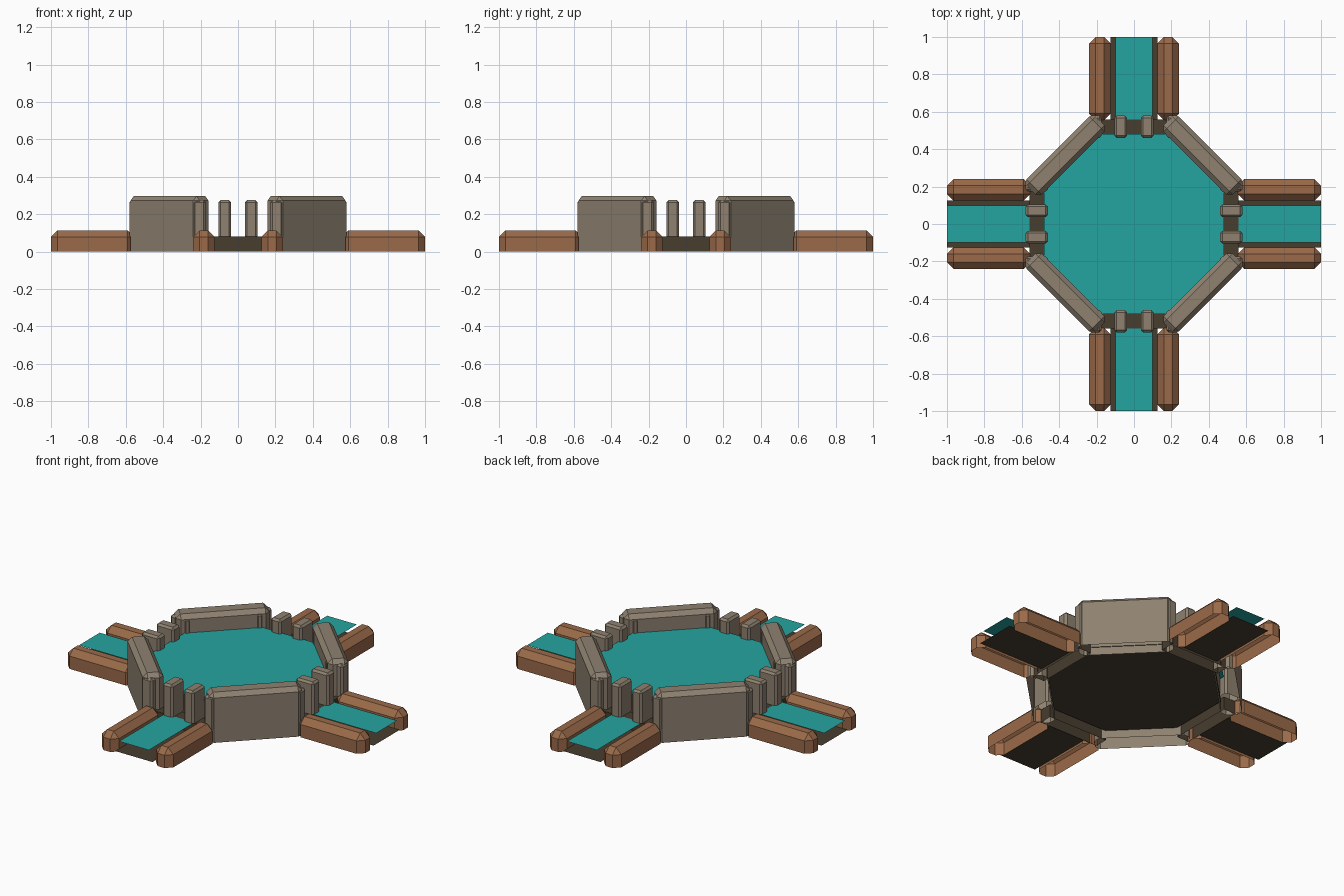
import bpy, bmesh, math
from mathutils import Matrix

if "Cube" in bpy.data.objects:
    bpy.data.objects.remove(bpy.data.objects["Cube"])


def material(name, rgb):
    linear = [((c / 255 + 0.055) / 1.055) ** 2.4 for c in rgb]
    mat = bpy.data.materials.new(name)
    mat.use_nodes = True
    mat.diffuse_color = (*linear, 1)
    mat.node_tree.nodes["Principled BSDF"].inputs["Base Color"].default_value = (*linear, 1)
    return mat


stone = material("warm grey stone", (142, 129, 112))
clay = material("brown clay", (154, 106, 73))
dark = material("dark stone", (72, 61, 47))
water = material("teal water", (37, 165, 160))


def finish(bm, name, mat, angle):
    bmesh.ops.rotate(bm, verts=bm.verts, matrix=Matrix.Rotation(angle, 3, 'Z'))
    mesh = bpy.data.meshes.new(name)
    bm.to_mesh(mesh)
    bm.free()
    mesh.materials.append(mat)
    bpy.context.collection.objects.link(bpy.data.objects.new(name, mesh))


def block(name, mat, xs, ys, zs, angle, chamfer=0):
    """Open-bottomed box between limits, chamfered above its base, turned about z."""
    bm = bmesh.new()
    bmesh.ops.create_cube(bm, size=1)
    for v in bm.verts:
        for i, (lo, hi) in enumerate((xs, ys, zs)):
            v.co[i] = lo if v.co[i] < 0 else hi
    if chamfer:
        edges = [e for e in bm.edges if max(v.co.z for v in e.verts) > zs[0] + 0.001]
        bmesh.ops.bevel(bm, geom=edges, offset=chamfer, segments=1, affect='EDGES')
    base = [f for f in bm.faces if all(v.co.z < zs[0] + 0.001 for v in f.verts)]
    bmesh.ops.delete(bm, geom=base, context='FACES')
    finish(bm, name, mat, angle)


def sheet(name, mat, corners, z, angle=0):
    """Flat single face through the given corners."""
    bm = bmesh.new()
    bm.faces.new([bm.verts.new((x, y, z)) for x, y in corners])
    finish(bm, name, mat, angle)


def octagon(apothem):
    radius = apothem / math.cos(math.pi / 8)
    angles = [(i + 0.5) * math.pi / 4 for i in range(8)]
    return [(radius * math.cos(a), radius * math.sin(a)) for a in angles]


def strip(half, start, end):
    return [(-half, start), (half, start), (half, end), (-half, end)][::-1][::-1 if end < start else 1][::-1]


# Central basin with its raised water surface
sheet("basin_floor", dark, octagon(0.465), 0.048)
sheet("basin_water", water, octagon(0.481), 0.19)

# Four channels, each with sill, bed, water, kerbs and posts
for k, side in enumerate(("back", "left_hand", "front", "right_hand")):
    turn = -k * math.pi / 2
    block(f"{side}_sill", dark, (-0.2, 0.2), (0.48, 0.56), (0, 0.08), turn)
    sheet(f"{side}_channel_bed", dark, strip(0.125, 0.56, 1), 0.015, turn)
    sheet(f"{side}_channel_water", water, strip(0.1, 0.56, 1), 0.081, turn)
    for s, end in ((-1, "a"), (1, "b")):
        block(f"{side}_kerb_{end}", clay, sorted((s * 0.125, s * 0.24)), (0.555, 1),
              (0, 0.113), turn, 0.035)
        # Slim post beside the opening, and one more against the wall end
        for x, place in ((0.071, "inner"), (0.207, "outer")):
            block(f"{side}_{place}_post_{end}", stone, (s * x - 0.034, s * x + 0.034),
                  (0.46, 0.58), (0.08, 0.275), turn, 0.012)
    # Diagonal wall between this channel and the next
    block(f"{side}_diagonal_wall", stone, (-0.262, 0.262), (0.46, 0.576), (0, 0.297),
          turn + math.pi / 4, 0.025)
